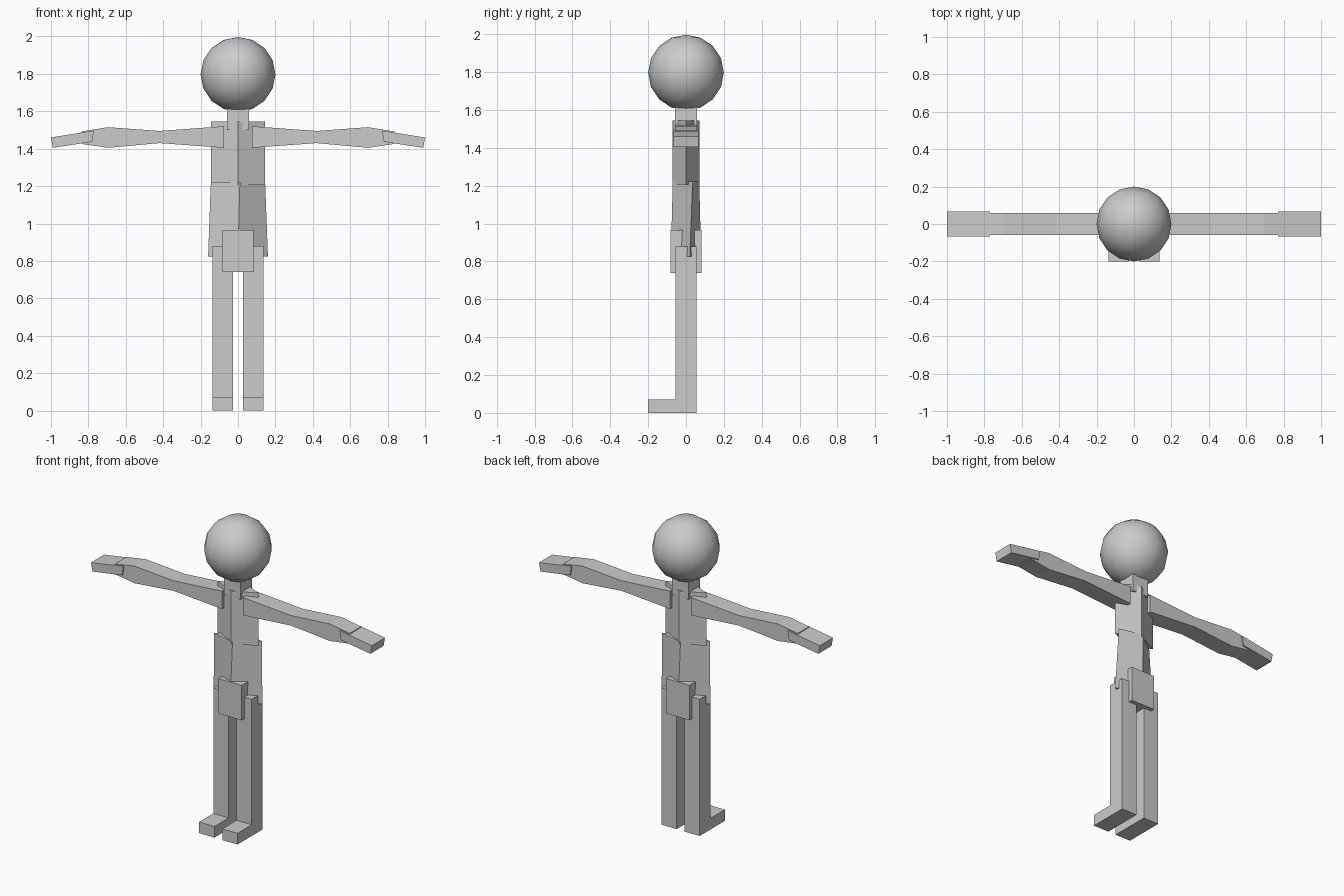
import bpy
import bmesh

cube = bpy.data.objects.get("Cube")
if cube:
    bpy.data.objects.remove(cube, do_unlink=True)

grey = bpy.data.materials.new("light grey")
grey.use_nodes = True
grey.diffuse_color = (0.6, 0.6, 0.6, 1)
grey.node_tree.nodes["Principled BSDF"].inputs["Base Color"].default_value = (0.6, 0.6, 0.6, 1)


def loft(name, start, end):
    """Closed solid between two matching loops of points."""
    bm = bmesh.new()
    a = [bm.verts.new(p) for p in start]
    b = [bm.verts.new(p) for p in end]
    bm.faces.new(a)
    bm.faces.new(b)
    for i in range(len(a)):
        j = (i + 1) % len(a)
        bm.faces.new((a[i], a[j], b[j], b[i]))
    bmesh.ops.recalc_face_normals(bm, faces=bm.faces)
    mesh = bpy.data.meshes.new(name)
    bm.to_mesh(mesh)
    bm.free()
    mesh.materials.append(grey)
    obj = bpy.data.objects.new(name, mesh)
    bpy.context.collection.objects.link(obj)
    return obj


def box(name, x0, x1, y0, y1, z0, z1):
    ring = [(x0, y0), (x1, y0), (x1, y1), (x0, y1)]
    return loft(name, [(x, y, z0) for x, y in ring], [(x, y, z1) for x, y in ring])


def side_prism(name, profile, side, half_depth):
    """Front profile (x, z) extruded along y, flipped by side."""
    return loft(name, [(side * x, -half_depth, z) for x, z in profile],
                [(side * x, half_depth, z) for x, z in profile])


def diamond(rx, ry, z, skew_x=0, skew_y=0):
    return [(rx, skew_y, z), (-skew_x, ry, z), (-rx, -skew_y, z), (skew_x, -ry, z)]


# Head
bpy.ops.mesh.primitive_uv_sphere_add(segments=16, ring_count=8, radius=0.2, location=(0, 0, 1.797))
head = bpy.context.object
head.name = "head"
head.data.materials.append(grey)
bpy.ops.object.shade_smooth_by_angle()

# Neck, diamond-section torso and hips
box("neck", -0.058, 0.058, -0.058, 0.058, 1.5, 1.66)
loft("chest", diamond(0.145, 0.07, 1.205), diamond(0.145, 0.07, 1.545))
loft("abdomen", diamond(0.16, 0.08, 0.825, 0, 0.02), diamond(0.145, 0.07, 1.222, 0.01, 0.035))
box("hips", -0.082, 0.084, -0.082, 0.082, 0.74, 0.965)

# Limbs
arm = [(0.075, 1.405), (0.42, 1.43), (0.695, 1.405), (0.832, 1.425),
       (0.837, 1.492), (0.695, 1.515), (0.42, 1.495), (0.075, 1.52)]
hand = [(0.78, 1.437), (0.99, 1.405), (1.0, 1.46), (0.77, 1.497)]
for label, side in (("left", 1), ("right", -1)):
    side_prism(label + "_arm", arm, side, 0.058)
    side_prism(label + "_hand", hand, side, 0.067)
    x0, x1 = sorted((side * 0.028, side * 0.137))
    box(label + "_leg", x0, x1, -0.056, 0.056, 0, 0.88)
    box(label + "_foot", x0, x1, -0.2, -0.05, 0, 0.072)
